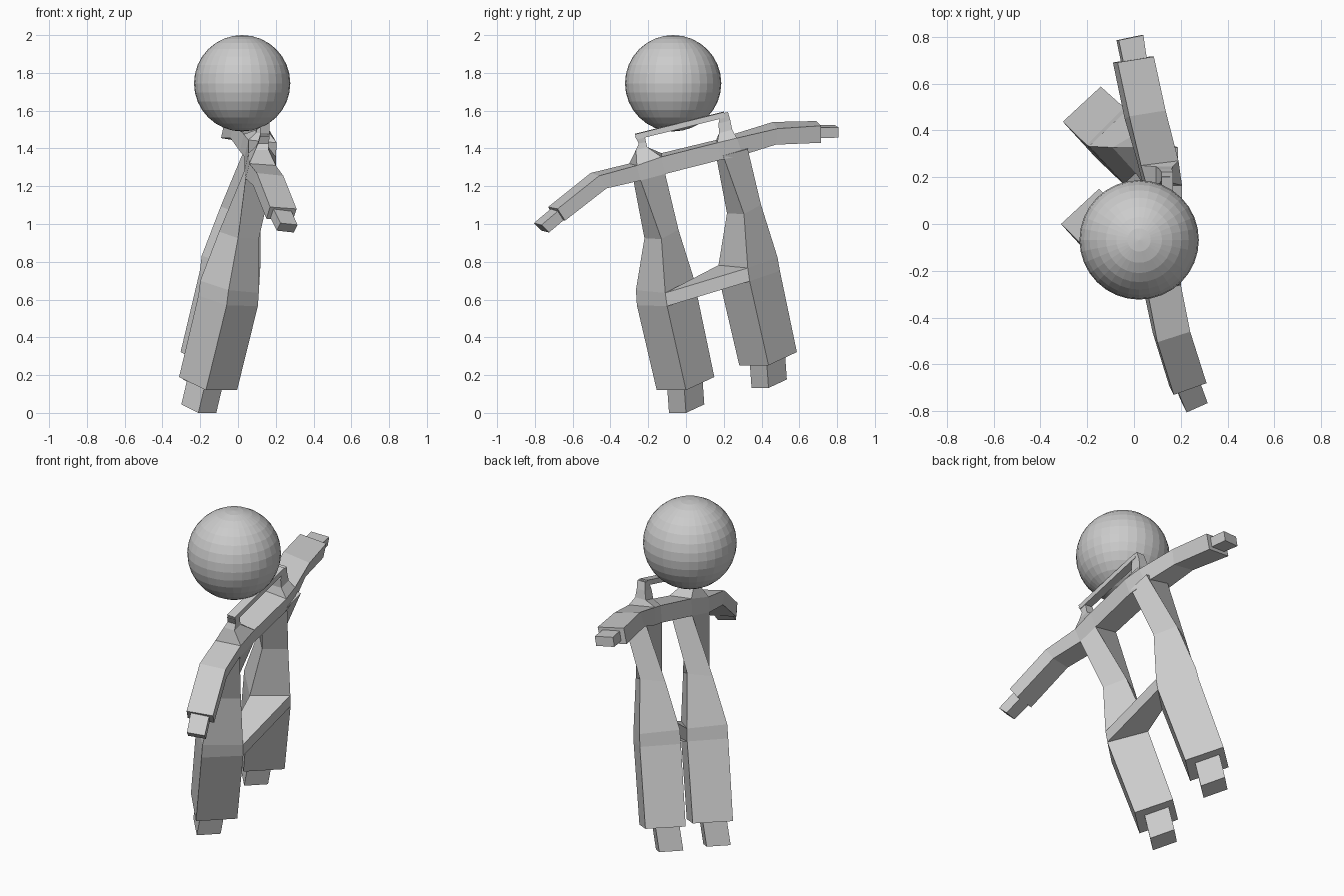
import bpy, bmesh
from mathutils import Vector as V


def loft(name, rings):
    """Skin a stack of four-cornered rings into a closed solid."""
    bm = bmesh.new()
    rows = [[bm.verts.new(p) for p in r] for r in rings]
    for a, b in zip(rows, rows[1:]):
        for i in range(4):
            j = (i + 1) % 4
            bm.faces.new((a[i], a[j], b[j], b[i]))
    bm.faces.new(rows[0])
    bm.faces.new(rows[-1])
    bmesh.ops.recalc_face_normals(bm, faces=bm.faces)
    me = bpy.data.meshes.new(name)
    bm.to_mesh(me)
    bm.free()
    ob = bpy.data.objects.new(name, me)
    bpy.context.collection.objects.link(ob)
    return ob


def section(left, right, down):
    """Arm cross-section from its two top corners and a thickness vector."""
    l, r, d = V(left), V(right), V(down)
    return [l, r, r + d, l + d]


def flat_ring(x, y0, y1, z, w):
    """Small ring for the neck posts, tipped along the shoulder slope."""
    dz = 0.12 * (y1 - y0)
    return [V((x - w, y0, z - dz)), V((x + w, y0, z - dz)),
            V((x + w, y1, z + dz)), V((x - w, y1, z + dz))]


# head
bpy.ops.mesh.primitive_uv_sphere_add(segments=32, ring_count=16, radius=0.255,
                                     location=(0.022, -0.068, 1.745))
bpy.context.object.name = "head"

# shoulder bar with both arms
D = (-0.02, 0.02, -0.09)
low = section((0.06, -0.30, 1.32), (0.20, -0.26, 1.31), (-0.02, 0.02, -0.08))
low_in = section((0.055, -0.13, 1.375), (0.20, -0.13, 1.355), D)
high_in = section((0.055, 0.16, 1.445), (0.205, 0.165, 1.43), D)
high = section((0.03, 0.25, 1.475), (0.19, 0.27, 1.455), (-0.02, 0.03, -0.09))
loft("arms", [
    section((0.17, -0.73, 1.09), (0.31, -0.68, 1.08), (-0.02, 0.04, -0.062)),
    section((0.10, -0.505, 1.27), (0.24, -0.46, 1.255), (-0.02, 0.04, -0.066)),
    low, low_in, high_in, high,
    section((-0.02, 0.46, 1.54), (0.135, 0.485, 1.505), (-0.02, -0.01, -0.085)),
    section((-0.07, 0.69, 1.545), (0.085, 0.715, 1.52), (-0.02, 0.0, -0.09))])

# hands
HD = (-0.02, 0.04, -0.04)
loft("low_hand", [section((0.185, -0.71, 1.085), (0.28, -0.67, 1.075), HD),
                  section((0.225, -0.805, 1.005), (0.315, -0.765, 0.995), HD)])
HD = (-0.01, 0.0, -0.055)
loft("high_hand", [section((-0.043, 0.68, 1.523), (0.055, 0.705, 1.51), HD),
                   section((-0.065, 0.785, 1.525), (0.04, 0.807, 1.512), HD)])

# leg and foot rings, repeated for the second leg
knee_top = [(-0.05, -0.265, 0.65), (0.11, -0.11, 0.635),
            (-0.04, 0.048, 0.69), (-0.20, -0.105, 0.70)]
knee_low = [(-0.06, -0.26, 0.57), (0.105, -0.10, 0.565),
            (-0.05, 0.06, 0.62), (-0.21, -0.10, 0.62)]
leg = [[low[3], low[2], low_in[2], low_in[3]],
       [(0.0, -0.22, 0.925), (0.11, -0.13, 0.92), (0.02, -0.04, 0.97), (-0.10, -0.11, 0.96)],
       knee_top, knee_low,
       [(-0.17, -0.155, 0.12), (-0.005, 0.0, 0.12), (-0.15, 0.15, 0.19), (-0.312, 0.0, 0.19)]]
sole = [(-0.21, -0.09, 0), (-0.115, 0, 0), (-0.205, 0.097, 0.045), (-0.30, 0.005, 0.045)]
foot = [[V(p) + V((0.033, -0.01, 0.14)) for p in sole], sole]
step = V((0.008, 0.437, 0.132))
for side, off in (("low", V((0, 0, 0))), ("high", step)):
    loft(side + "_leg", [[V(p) + off for p in r] for r in leg])
    loft(side + "_foot", [[V(p) + off for p in r] for r in foot])

# bridge between the knees
kt, kl = [[V(p) for p in r] for r in (knee_top, knee_low)]
loft("knee_bridge", [[kt[1], kt[2], kl[2], kl[1]],
                     [kt[1] + step, kt[0] + step, kl[0] + step, kl[1] + step]])

# neck posts rising from the shoulders
loft("low_neck_post", [
    [low[0], low[1], low_in[1], low_in[0]],
    flat_ring(0.127, -0.265, -0.205, 1.40, 0.035),
    flat_ring(0.133, -0.25, -0.212, 1.43, 0.027),
    flat_ring(0.142, -0.27, -0.22, 1.47, 0.025)])
loft("high_neck_post", [
    [high_in[0], high_in[1], high[1], high[0]],
    flat_ring(0.13, 0.175, 0.245, 1.49, 0.035),
    flat_ring(0.135, 0.172, 0.235, 1.54, 0.027),
    flat_ring(0.142, 0.185, 0.222, 1.588, 0.025)])

# thin bar joining the posts under the head
drop = (0, 0.01, -0.028)
loft("neck_bar", [section((0.117, -0.27, 1.478), (0.167, -0.27, 1.475), drop),
                  section((0.117, 0.20, 1.595), (0.167, 0.20, 1.592), drop)])
